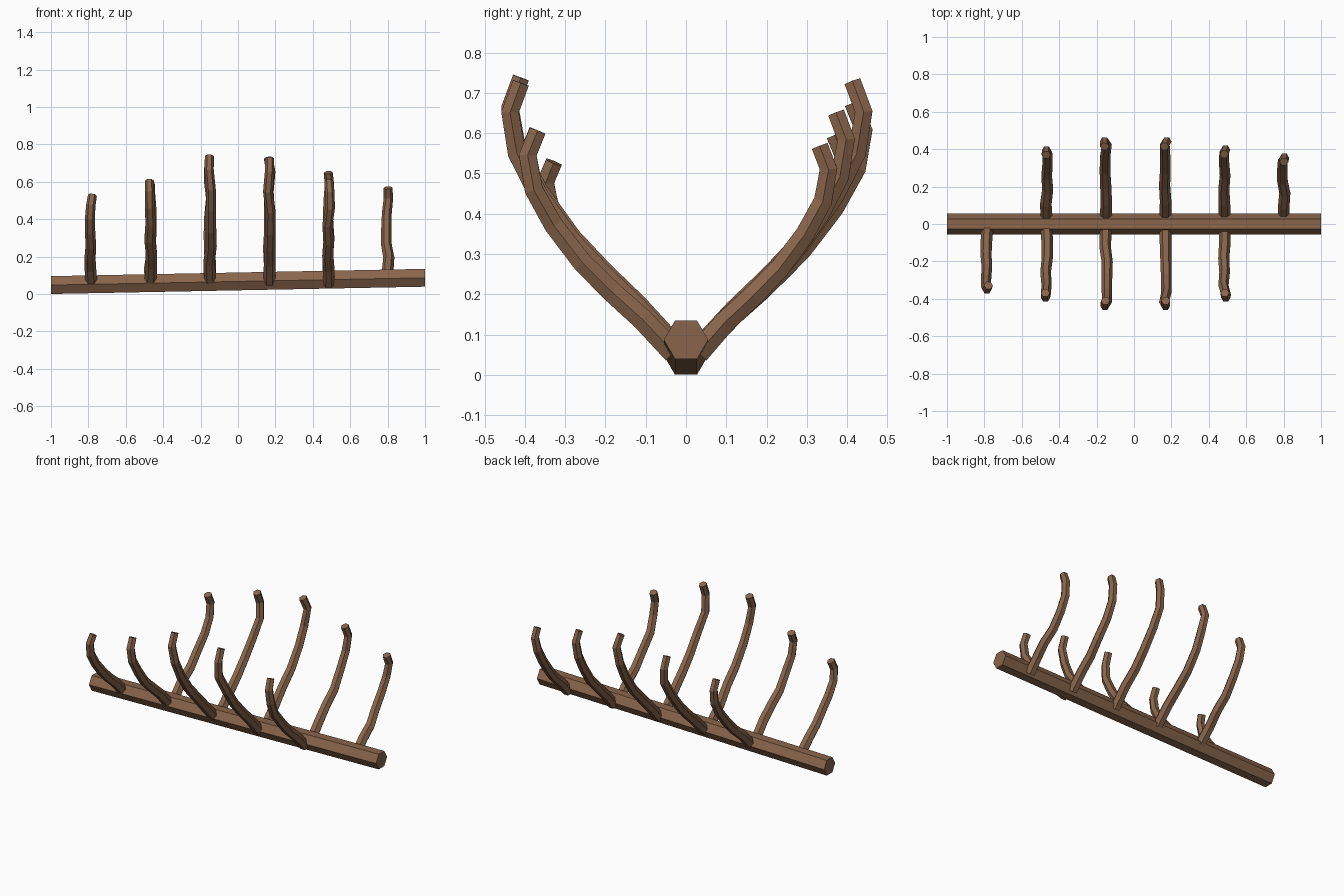
import bpy, bmesh, math, random
from mathutils import Vector

if "Cube" in bpy.data.objects:
    bpy.data.objects.remove(bpy.data.objects["Cube"])

random.seed(4)

wood = bpy.data.materials.new("weathered_wood")
wood.diffuse_color = (0.25, 0.13, 0.07, 1)
wood.use_nodes = True
wood.node_tree.nodes["Principled BSDF"].inputs["Base Color"].default_value = wood.diffuse_color


def beam(name, points, radii, sides=6):
    """Flat-shaded hexagonal tube along a path; corners point along 'side'."""
    bm = bmesh.new()
    pts = [Vector(p) for p in points]
    rings = []
    for i, p in enumerate(pts):
        t = (pts[min(i + 1, len(pts) - 1)] - pts[max(i - 1, 0)]).normalized()
        side = Vector((0, 1, 0)) if abs(t.x) > 0.9 else Vector((1, 0, 0))
        if abs(t.x) > 0.9:
            up = Vector((0, 0, 1))      # keel ends are cut upright
        else:
            side = (side - t * side.dot(t)).normalized()
            up = t.cross(side)
        ring = []
        for k in range(sides):
            a = 2 * math.pi * k / sides
            ring.append(bm.verts.new(p + radii[i] * (math.cos(a) * side + math.sin(a) * up)))
        rings.append(ring)
    for a, b in zip(rings, rings[1:]):
        for k in range(sides):
            n = (k + 1) % sides
            bm.faces.new((a[k], a[n], b[n], b[k]))
    bm.faces.new(rings[0])
    bm.faces.new(rings[-1])
    bmesh.ops.recalc_face_normals(bm, faces=bm.faces)
    mesh = bpy.data.meshes.new(name)
    bm.to_mesh(mesh)
    bm.free()
    mesh.materials.append(wood)
    obj = bpy.data.objects.new(name, mesh)
    bpy.context.collection.objects.link(obj)
    return obj


# Keel: slightly sloping hexagonal beam
beam("keel", [(-1, 0, 0.048), (1, 0, 0.087)], [0.055, 0.055])

# Rib profile: outward distance and height fraction, curling in at the tip
profile = [(0.03, 0.0), (0.12, 0.15), (0.205, 0.275), (0.285, 0.405),
           (0.365, 0.575), (0.42, 0.735), (0.437, 0.89), (0.41, 1.0)]

# Ribs: x, side, spread, base height, tip height
ribs = [
    (-0.785, -1, 0.80, 0.068, 0.528),
    (-0.468, -1, 0.90, 0.072, 0.607),
    (-0.150, -1, 1.00, 0.072, 0.738),
    (0.167, -1, 1.00, 0.065, 0.725),
    (0.485, -1, 0.90, 0.055, 0.605),
    (-0.468, 1, 0.90, 0.062, 0.595),
    (-0.150, 1, 1.01, 0.062, 0.675),
    (0.167, 1, 1.01, 0.060, 0.727),
    (0.485, 1, 0.91, 0.055, 0.650),
    (0.800, 1, 0.81, 0.054, 0.568),
]
for i, (x, s, spread, z0, z1) in enumerate(ribs):
    path, radii = [], []
    for j, (y, f) in enumerate(profile):
        w = 0 if j == 0 else random.uniform(-0.008, 0.008)
        yy = y if j == 0 else y * spread
        path.append((x + w, s * yy, z0 + f * (z1 - z0)))
        radii.append(0.032 - 0.008 * j / (len(profile) - 1))
    beam(("front" if s < 0 else "back") + "_rib_%d" % (i % 5 + 1), path, radii)
